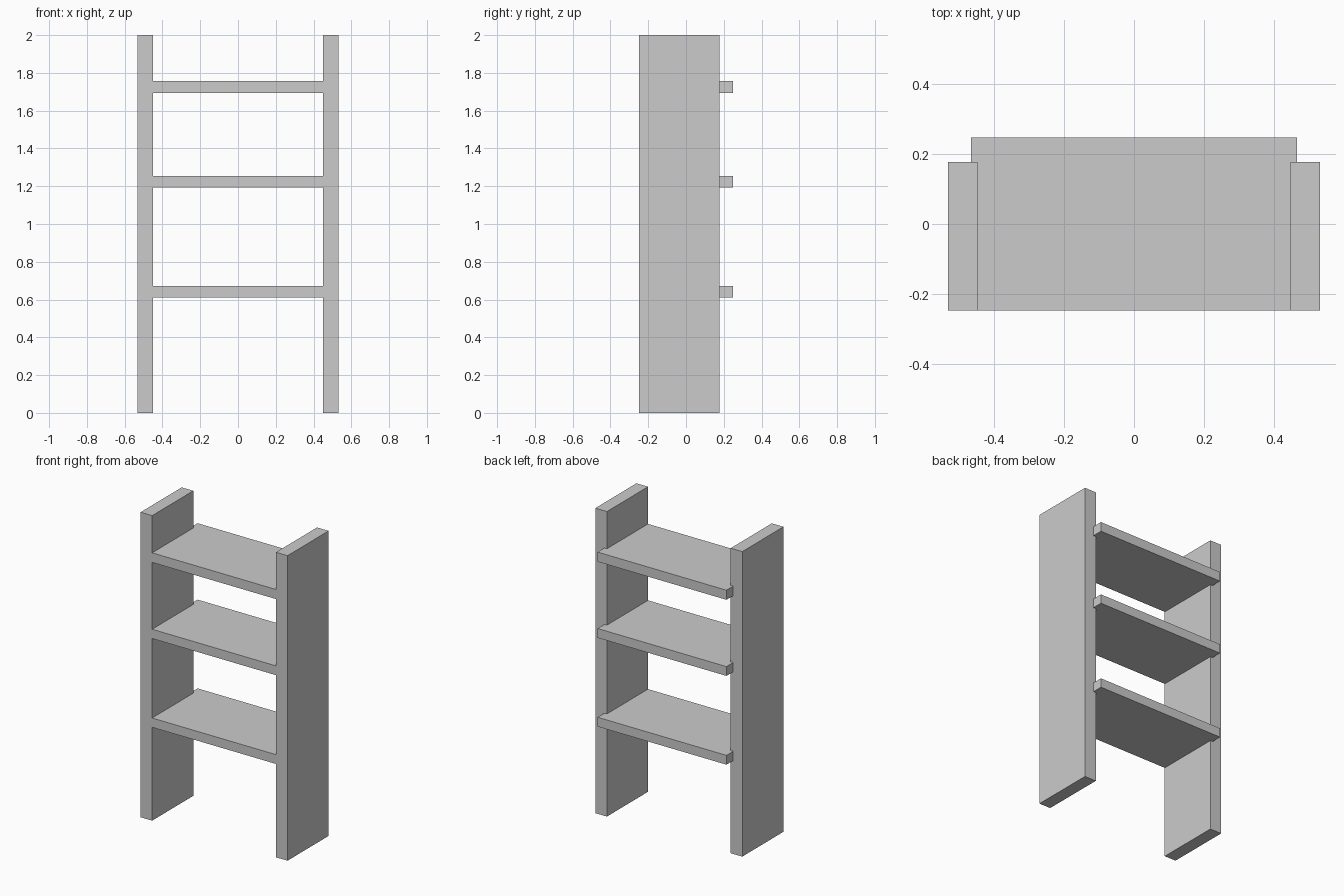
import bpy, bmesh

if "Cube" in bpy.data.objects:
    bpy.data.objects.remove(bpy.data.objects["Cube"])

FRONT, BACK, LIP = -0.248, 0.178, 0.248   # depth positions
INNER, OUTER, LIP_X = 0.449, 0.533, 0.467  # half widths


def extrude_profile(name, points, z0, z1):
    """Extrude a plan outline (x, y) from z0 up to z1."""
    bm = bmesh.new()
    base = bm.faces.new([bm.verts.new((x, y, z0)) for x, y in points])
    ext = bmesh.ops.extrude_face_region(bm, geom=[base])
    top = [v for v in ext["geom"] if isinstance(v, bmesh.types.BMVert)]
    bmesh.ops.translate(bm, verts=top, vec=(0, 0, z1 - z0))
    bmesh.ops.recalc_face_normals(bm, faces=bm.faces)
    mesh = bpy.data.meshes.new(name)
    bm.to_mesh(mesh)
    bm.free()
    obj = bpy.data.objects.new(name, mesh)
    bpy.context.collection.objects.link(obj)
    return obj


# Side uprights
for side, s in (("left", -1), ("right", 1)):
    a, b = sorted((s * INNER, s * OUTER))
    extrude_profile(f"{side}_upright",
                    [(a, FRONT), (b, FRONT), (b, BACK), (a, BACK)], 0, 2)

# Shelves: fit between the uprights, with a wider lip behind them
half = [(INNER, FRONT), (INNER, BACK), (LIP_X, BACK), (LIP_X, LIP)]
outline = half + [(-x, y) for x, y in reversed(half)]
for name, z0, z1 in (("lower_shelf", 0.612, 0.673),
                     ("middle_shelf", 1.194, 1.255),
                     ("upper_shelf", 1.693, 1.756)):
    extrude_profile(name, outline, z0, z1)
